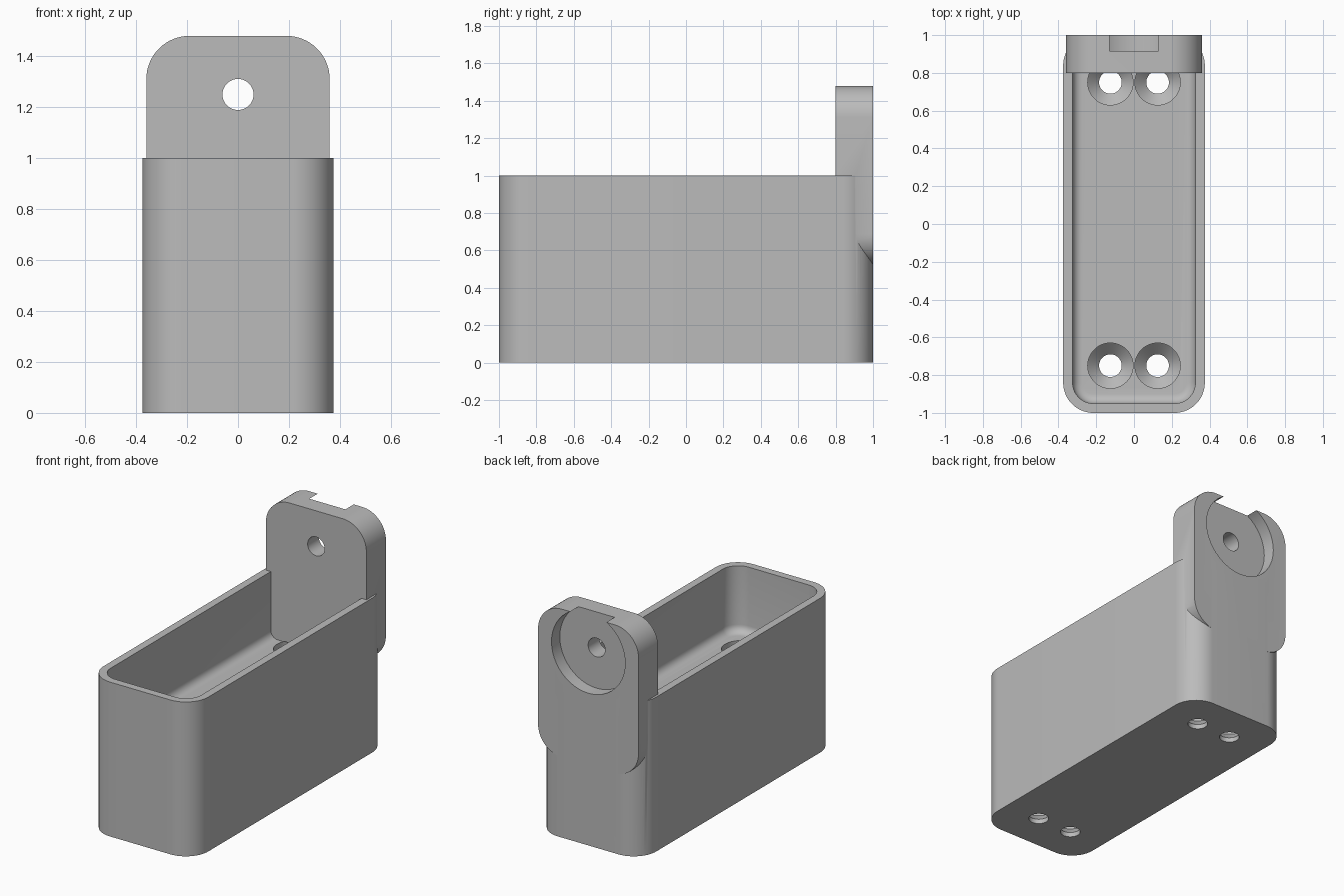
import bpy, bmesh, math
from mathutils import Matrix

cube = bpy.data.objects.get("Cube")
if cube:
    bpy.data.objects.remove(cube, do_unlink=True)

FLOOR = 0.57      # height of the pocket floor
HOLE_Z = 1.25     # height of the mounting hole

grey = bpy.data.materials.new("plain grey")
grey.use_nodes = True
grey.diffuse_color = (0.5, 0.5, 0.5, 1)
grey.node_tree.nodes["Principled BSDF"].inputs["Base Color"].default_value = (0.5, 0.5, 0.5, 1)


def finish(bm, name):
    bmesh.ops.recalc_face_normals(bm, faces=bm.faces)
    mesh = bpy.data.meshes.new(name)
    bm.to_mesh(mesh)
    bm.free()
    mesh.materials.append(grey)
    obj = bpy.data.objects.new(name, mesh)
    bpy.context.collection.objects.link(obj)
    return obj


def rounded_prism(name, half_w, half_h, radius, low, high, matrix=None, bottom_fillet=0):
    """Rounded rectangle extruded along z, then placed by a matrix."""
    bm = bmesh.new()
    ring = []
    steps = 16
    for quarter, (sx, sy) in enumerate([(1, 1), (-1, 1), (-1, -1), (1, -1)]):
        for i in range(steps + 1):
            a = (quarter + i / steps) * math.pi / 2
            ring.append(bm.verts.new((sx * (half_w - radius) + radius * math.cos(a),
                                      sy * (half_h - radius) + radius * math.sin(a), low)))
    base = bm.faces.new(ring)
    rim = list(base.edges)
    top = bmesh.ops.extrude_face_region(bm, geom=[base], use_keep_orig=True)["geom"]
    bmesh.ops.translate(bm, vec=(0, 0, high - low),
                        verts=[g for g in top if isinstance(g, bmesh.types.BMVert)])
    if bottom_fillet:
        bmesh.ops.recalc_face_normals(bm, faces=bm.faces)
        bmesh.ops.bevel(bm, geom=rim, offset=bottom_fillet, segments=6,
                        profile=0.5, affect='EDGES')
    if matrix:
        bm.transform(matrix)
    return finish(bm, name)


def turned(name, profile, matrix, sides=48):
    """Solid of revolution about z from (radius, height) pairs."""
    bm = bmesh.new()
    rings = [[bm.verts.new((r * math.cos(2 * math.pi * i / sides),
                            r * math.sin(2 * math.pi * i / sides), z))
              for i in range(sides)] for r, z in profile]
    for a, b in zip(rings, rings[1:]):
        for i in range(sides):
            j = (i + 1) % sides
            bm.faces.new((a[i], a[j], b[j], b[i]))
    bm.faces.new(rings[0])
    bm.faces.new(rings[-1])
    bm.transform(matrix)
    return finish(bm, name)


def combine(target, other, operation):
    mod = target.modifiers.new(operation.lower(), 'BOOLEAN')
    mod.operation = operation
    mod.solver = 'EXACT'
    mod.object = other
    bpy.context.view_layer.objects.active = target
    bpy.ops.object.modifier_apply(modifier=mod.name)
    bpy.data.objects.remove(other, do_unlink=True)


# Holder body with its filleted pocket
holder = rounded_prism("holder_body", 0.375, 1.0, 0.16, 0, 1)
pocket = rounded_prism("pocket_cutter", 0.325, 0.95, 0.11, FLOOR, 1.3, bottom_fillet=0.05)
combine(holder, pocket, 'DIFFERENCE')

# Upright mounting plate, turned so its thickness runs along y
bottom, top = 0.52, 1.48
upright = Matrix.Translation((0, 0, (bottom + top) / 2)) @ Matrix.Rotation(math.pi / 2, 4, 'X')
plate = rounded_prism("mounting_plate", 0.36, (top - bottom) / 2, 0.17, -1.0, -0.8, upright)
combine(holder, plate, 'UNION')

# Round recess in the back of the plate, and the hole through it
along_y = Matrix.Translation((0, 0, HOLE_Z)) @ Matrix.Rotation(-math.pi / 2, 4, 'X')
combine(holder, turned("recess_cutter", [(0.264, 0.915), (0.264, 1.1)], along_y), 'DIFFERENCE')
combine(holder, turned("hole_cutter", [(0.061, 0.7), (0.061, 1.1)], along_y), 'DIFFERENCE')

# Four countersunk screw holes with access bores
screw = [(0.06, -0.1), (0.06, 0.03), (0.12, 0.09), (0.12, FLOOR + 0.003)]
for x in (-0.125, 0.125):
    for y in (-0.75, 0.75):
        cutter = turned("screw_cutter", screw, Matrix.Translation((x, y, 0)))
        combine(holder, cutter, 'DIFFERENCE')

# Smooth rounded walls, keeping crisp edges
bpy.ops.object.select_all(action='DESELECT')
holder.select_set(True)
bpy.context.view_layer.objects.active = holder
bpy.ops.object.shade_smooth_by_angle(angle=math.radians(30))
